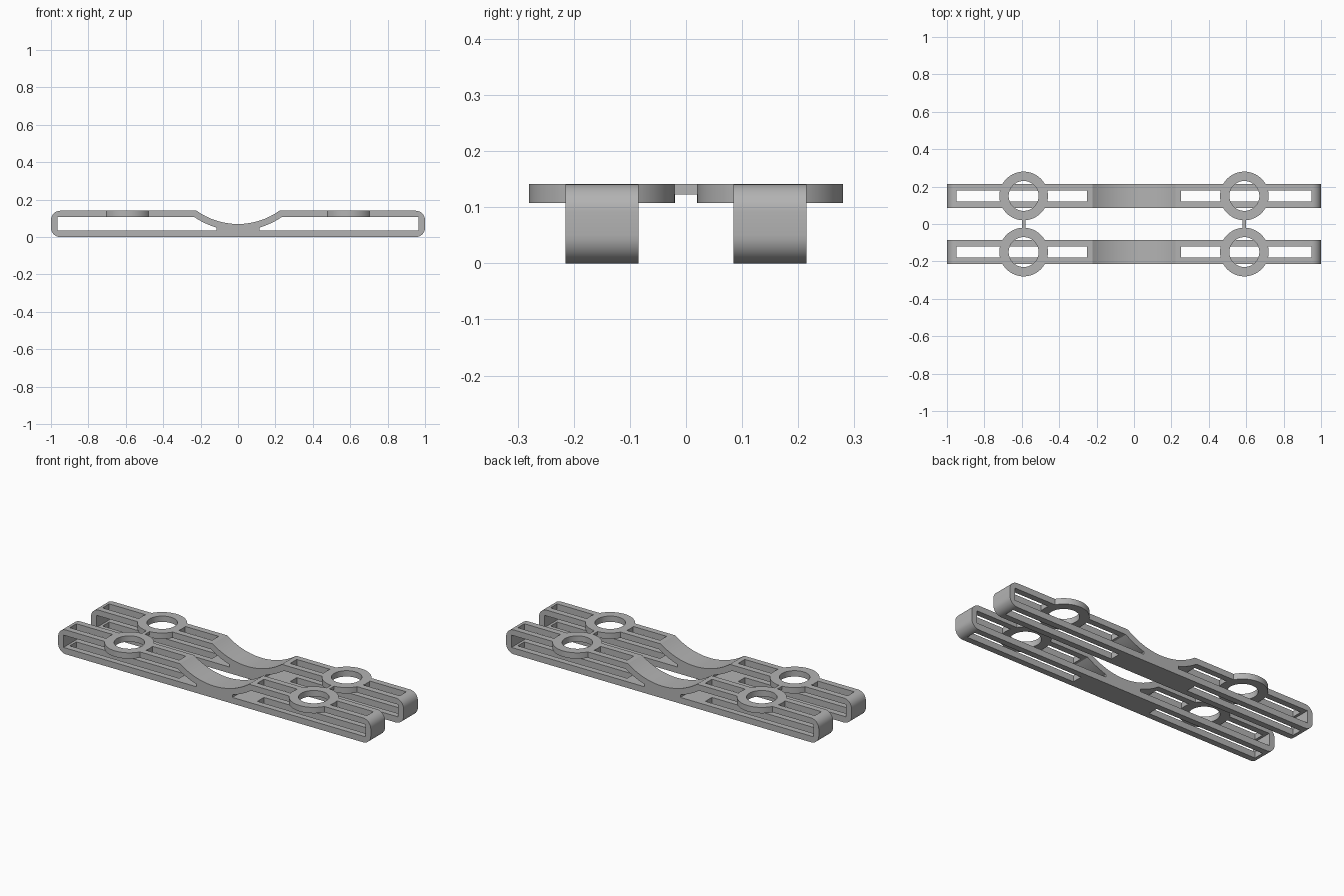
import bpy, bmesh
from math import sin, cos, pi, asin, acos, sqrt

cube = bpy.data.objects.get("Cube")
if cube:
    bpy.data.objects.remove(cube)

TOP, DECK, FLOOR = 0.141, 0.107, 0.036    # bar top, underside of deck, top of base
HALF_W, BAR_Y, RING_X = 0.065, 0.15, 0.59
SADDLE_Z, SADDLE_R = 0.45, 0.38           # centre and radius of the saddle arc

gray = bpy.data.materials.new("gray plastic")
gray.use_nodes = True
gray.diffuse_color = (0.45, 0.45, 0.45, 1)
gray.node_tree.nodes["Principled BSDF"].inputs["Base Color"].default_value = gray.diffuse_color


def arc(cx, cy, r, a0, a1, n):
    return [(cx + r * cos(a0 + (a1 - a0) * i / n), cy + r * sin(a0 + (a1 - a0) * i / n))
            for i in range(n + 1)]


def prism(name, points, lo, hi, axis="z"):
    """Extrude a flat outline along z, or an x-z outline along y."""
    bm = bmesh.new()
    place = (lambda p: (p[0], p[1], lo)) if axis == "z" else (lambda p: (p[0], lo, p[1]))
    face = bm.faces.new([bm.verts.new(place(p)) for p in points])
    ext = bmesh.ops.extrude_face_region(bm, geom=[face])
    step = (0, 0, hi - lo) if axis == "z" else (0, hi - lo, 0)
    bmesh.ops.translate(bm, vec=step, verts=[v for v in ext["geom"] if isinstance(v, bmesh.types.BMVert)])
    bmesh.ops.recalc_face_normals(bm, faces=bm.faces)
    mesh = bpy.data.meshes.new(name)
    bm.to_mesh(mesh)
    bm.free()
    mesh.materials.append(gray)
    obj = bpy.data.objects.new(name, mesh)
    bpy.context.collection.objects.link(obj)
    return obj


def rect(x0, x1, y0, y1):
    return [(x0, y0), (x1, y0), (x1, y1), (x0, y1)]


def combine(target, tool, operation):
    """Apply a boolean and remove the tool object."""
    mod = target.modifiers.new("boolean", "BOOLEAN")
    mod.operation, mod.solver, mod.object = operation, "EXACT", tool
    bpy.context.view_layer.update()
    result = bpy.data.meshes.new_from_object(target.evaluated_get(bpy.context.evaluated_depsgraph_get()))
    target.modifiers.clear()
    target.data = result
    bpy.data.objects.remove(tool)


# Side outline: rounded ends and a curved saddle in the top
C = 0.05
dip = asin(sqrt(SADDLE_R ** 2 - (SADDLE_Z - TOP) ** 2) / SADDLE_R)
outline = (arc(-1 + C, C, C, pi, 1.5 * pi, 8) + arc(1 - C, C, C, -pi / 2, 0, 8)
           + arc(1 - C, TOP - C, C, 0, pi / 2, 8)
           + arc(0, SADDLE_Z, SADDLE_R, -pi / 2 + dip, -pi / 2 - dip, 32)
           + arc(-1 + C, TOP - C, C, pi / 2, pi, 8))
bar = prism("front_bar", outline, -HALF_W, HALF_W, "y")

# Side windows, with the inner end following the saddle
under = SADDLE_R + 0.035
a0 = -acos(0.115 / under)
a1 = -asin((SADDLE_Z - DECK) / under)
window = [(0.115, FLOOR), (0.965, FLOOR), (0.965, DECK)] + arc(0, SADDLE_Z, under, a1, a0, 12)
for side in (-1, 1):
    shape = [(side * x, z) for x, z in window]
    combine(bar, prism("window", shape, -0.2, 0.2, "y"), "DIFFERENCE")

# Slots through deck and base, then a ring in each deck
for side in (-1, 1):
    ends = sorted((side * 0.25, side * 0.95))
    combine(bar, prism("slot", rect(*ends, -0.03, 0.03), -0.1, 0.3), "DIFFERENCE")
    disc = arc(side * RING_X, 0, 0.13, 0, 2 * pi, 64)[:-1]
    hole = arc(side * RING_X, 0, 0.08, 0, 2 * pi, 64)[:-1]
    combine(bar, prism("ring", disc, DECK, TOP), "UNION")
    combine(bar, prism("hole", hole, 0.07, 0.3), "DIFFERENCE")

# Second bar and the small bridges between the rings
bar.location.y = -BAR_Y
back = bpy.data.objects.new("back_bar", bar.data)
back.location.y = BAR_Y
bpy.context.collection.objects.link(back)
for side, name in ((-1, "right_bridge"), (1, "left_bridge")):
    x = side * RING_X
    prism(name, rect(x - 0.01, x + 0.01, -0.023, 0.023), 0.123, TOP)

bpy.ops.object.select_all(action="DESELECT")
bar.select_set(True)
bpy.context.view_layer.objects.active = bar
bpy.ops.object.shade_smooth_by_angle(angle=0.5)
